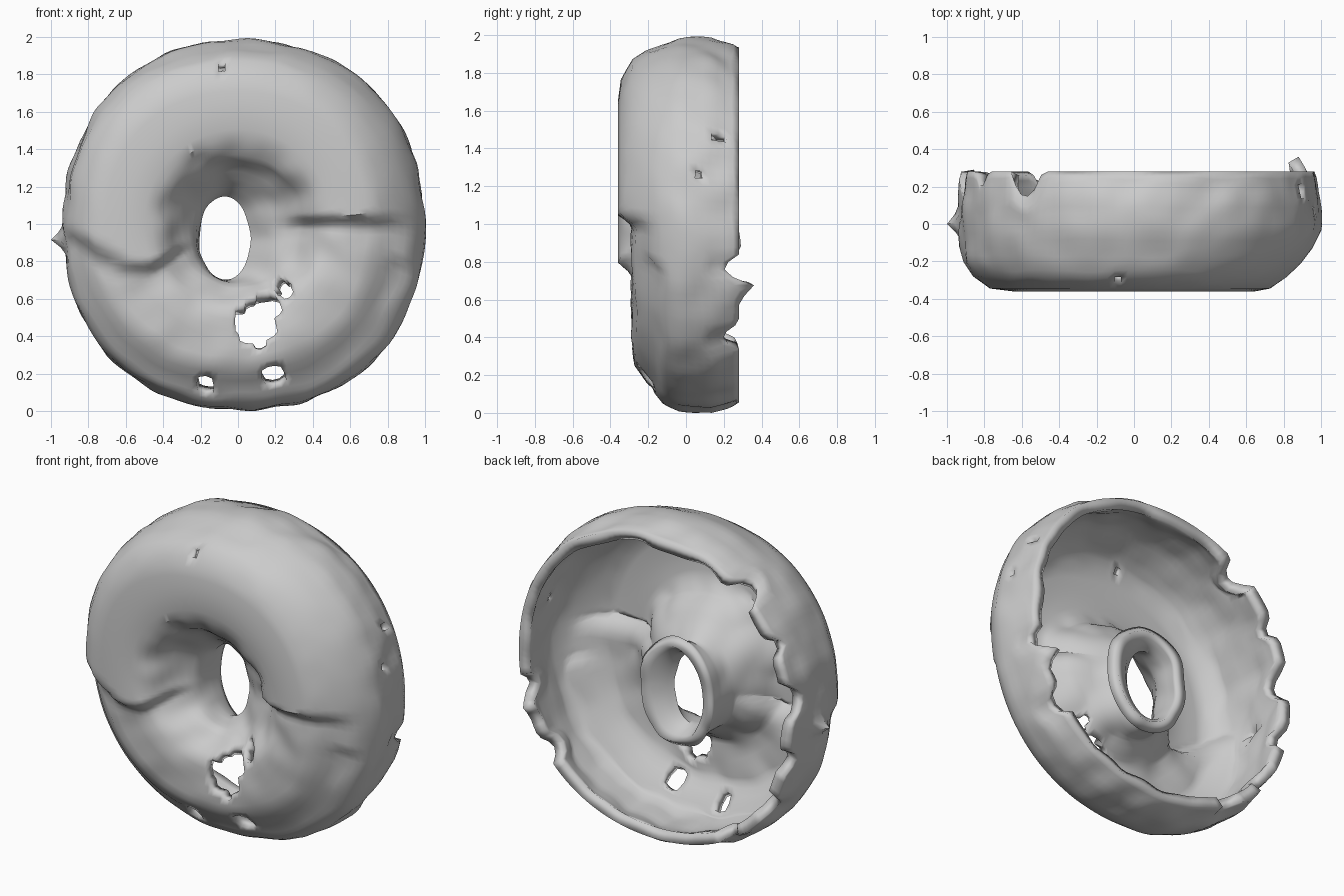
import bpy, bmesh, math
from mathutils import Vector, noise

if "Cube" in bpy.data.objects:
    bpy.data.objects.remove(bpy.data.objects["Cube"])

N = 150
# Section from back rim, over the front, down into the hole: centre x, centre z, half width, half height, y
SECTION = [
    (.02, 1, .945, .94, .28), (.025, 1, .955, .965, .21), (.03, 1, .965, .99, .13), (.03, 1, .965, .99, .05),
    (.03, 1, .965, .985, -.04), (.015, 1, .94, .955, -.13), (-.005, 1.01, .90, .915, -.21),
    (-.02, 1.02, .835, .855, -.285), (-.02, 1.01, .75, .76, -.345), (0, 1, .65, .66, -.36),
    (0, 1, .55, .56, -.36), (0, 1, .46, .46, -.345), (0, .99, .385, .385, -.29),
    (0, .985, .325, .33, -.21), (-.01, .96, .26, .28, -.13), (-.04, .945, .19, .25, -.06),
    (-.07, .93, .14, .22, .02), (-.04, .925, .17, .245, .08), (.01, .92, .22, .295, .13),
]
# Openings worn through the shell: position and radius
HOLES = [((.09, -.27, .47), .105), ((.16, -.2, .56), .065), ((.24, -.2, .66), .04),
         ((-.17, -.2, .14), .045), ((.2, -.24, .2), .055), ((-.08, -.22, 1.86), .02),
         ((.88, .17, 1.45), .03), ((.95, .08, 1.28), .025)]
# Dips in the back rim: angle in degrees, angular half width, depth
DIPS = [(128, 6, .14), (150, 4, .08), (171, 7, .12), (194, 5, .08),
        (215, 6, .1), (238, 4, .06), (-14, 4, .08), (-38, 5, .08)]


def coat_edge(x):
    # Height of the wavy lower edge of the thicker upper coat
    if x < -.6:
        return .80 + (-.6 - x) * .6
    if x < -.45:
        return .80
    if x < -.15:
        return .80 + (x + .45) * .7
    return 1.05


def rim_dip(deg):
    return max(d * max(0, 1 - (abs((deg - a + 180) % 360 - 180) / w) ** 2) for a, w, d in DIPS)


def surface_point(ring, i, inner):
    cx, cz, w, h, y = ring
    a = 2 * math.pi * i / N
    # The outline is slightly fuller on the diagonals
    full = 1 if w < .7 else 1 + .025 * math.sin(2 * a) ** 2
    x, z = cx + w * full * math.cos(a), cz + h * full * math.sin(a)
    # The lower part sits behind the upper coat
    if y < -.1:
        t = min(1, max(0, (coat_edge(x) - z) / .06))
        fade = min(1, max(.15, (1 - x) / .25)) if z > .8 else 1
        y += .075 * t * fade * min(1, (-y - .1) / .15)
    # Worn rim
    if not inner and y > 0:
        y -= rim_dip(math.degrees(a)) * y / .28
    p = Vector((x, y, z))
    n = noise.noise(p * 6.5)
    if -.345 < y < .25:
        p += Vector((math.cos(a), 0, math.sin(a))) * n * .016
        p.y += n * .015
    return p


# Halve the section steps for a finer skin
fine = []
for s, t in zip(SECTION, SECTION[1:]):
    fine += [s, tuple((p + q) / 2 for p, q in zip(s, t))]
fine.append(SECTION[-1])

bm = bmesh.new()
rings = [[bm.verts.new(surface_point(s, i, s[2] < .5)) for i in range(N)] for s in fine]
for ra, rb in zip(rings, rings[1:]):
    for i in range(N):
        j = (i + 1) % N
        bm.faces.new((ra[i], ra[j], rb[j], rb[i]))

# Make the front face outwards
bm.normal_update()
if sum(f.normal.y * f.calc_area() for f in bm.faces) > 0:
    bmesh.ops.reverse_faces(bm, faces=bm.faces[:])

# Small spikes on the left side and right rim
for tip in (Vector((-1, 0, .92)), Vector((.88, .36, .68))):
    v = min(bm.verts, key=lambda v: (v.co - tip).length)
    move = tip - v.co
    for e in v.link_edges:
        e.other_vert(v).co += move * .35
    v.co = tip

# Worn openings
doomed = set()
for f in bm.faces:
    c = f.calc_center_median()
    for h, r in HOLES:
        h = Vector(h)
        front = h.y < 0 and c.y < 0
        d = math.hypot(c.x - h.x, c.z - h.z) if front else (c - h).length
        if d < r:
            doomed.add(f)
bmesh.ops.delete(bm, geom=list(doomed), context='FACES')

# Soften the ragged opening edges
edge_verts = [v for v in bm.verts if v.is_boundary and v.co.y < .1 and v.link_faces]
for _ in range(3):
    bmesh.ops.smooth_vert(bm, verts=edge_verts, factor=.4, use_axis_x=True, use_axis_y=True, use_axis_z=True)

# Stand on the ground
low = min(v.co.z for v in bm.verts)
for v in bm.verts:
    v.co.z -= low

mesh = bpy.data.meshes.new("ring_shell")
bm.to_mesh(mesh)
bm.free()
shell = bpy.data.objects.new("ring_shell", mesh)
bpy.context.collection.objects.link(shell)

# Shell thickness grows inwards
solid = shell.modifiers.new("thickness", 'SOLIDIFY')
solid.thickness = .065
solid.offset = -1

bpy.context.view_layer.objects.active = shell
shell.select_set(True)
bpy.ops.object.shade_smooth_by_angle(angle=math.radians(40))
